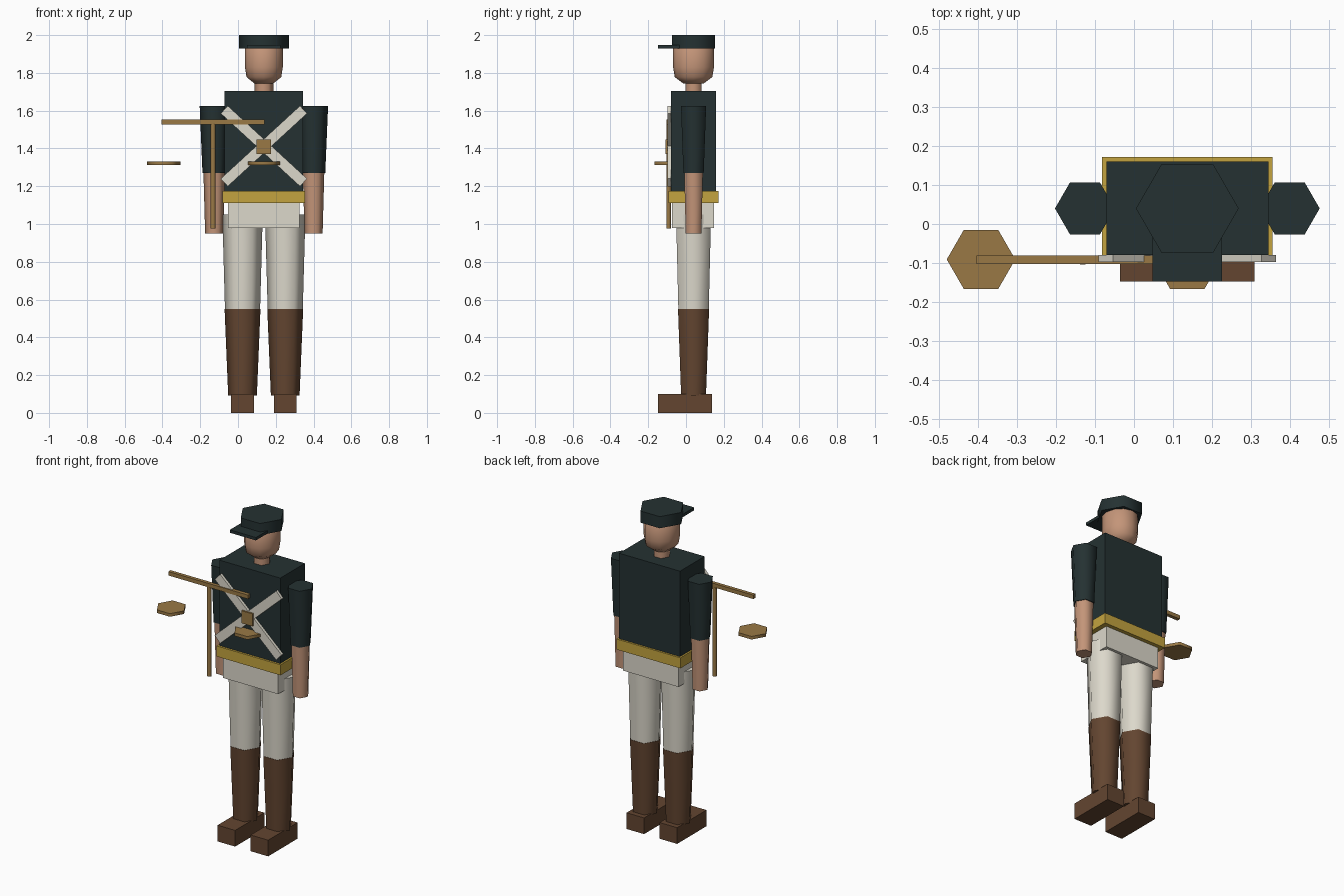
import bpy
import bmesh
from math import radians, pi, cos, sin
from mathutils import Matrix, Vector

if "Cube" in bpy.data.objects:
    bpy.data.objects.remove(bpy.data.objects["Cube"])

CX, CY = 0.137, 0.04   # body axis


def material(name, rgb):
    m = bpy.data.materials.new(name)
    m.diffuse_color = (*rgb, 1)
    m.use_nodes = True
    m.node_tree.nodes["Principled BSDF"].inputs["Base Color"].default_value = (*rgb, 1)
    return m


coat = material("dark coat", (0.018, 0.031, 0.032))
skin = material("skin", (0.55, 0.30, 0.19))
cloth = material("off-white cloth", (0.72, 0.69, 0.60))
gold = material("gold belt", (0.55, 0.37, 0.05))
leather = material("brown leather", (0.125, 0.06, 0.03))
wood = material("tan wood", (0.32, 0.19, 0.06))


def finish(name, bm, mat, smooth=False):
    bmesh.ops.recalc_face_normals(bm, faces=bm.faces)
    mesh = bpy.data.meshes.new(name)
    bm.to_mesh(mesh)
    bm.free()
    mesh.materials.append(mat)
    ob = bpy.data.objects.new(name, mesh)
    bpy.context.scene.collection.objects.link(ob)
    if smooth:
        bpy.ops.object.select_all(action='DESELECT')
        ob.select_set(True)
        bpy.context.view_layer.objects.active = ob
        bpy.ops.object.shade_smooth_by_angle(angle=radians(65))
    return ob


def box(name, mat, xs, ys, zs, tilt=0):
    """Box between limits, optionally tilted about the y axis."""
    lo, hi = Vector((xs[0], ys[0], zs[0])), Vector((xs[1], ys[1], zs[1]))
    bm = bmesh.new()
    bmesh.ops.create_cube(bm, size=1, matrix=Matrix.Translation((lo + hi) / 2)
                          @ Matrix.Rotation(tilt, 4, 'Y')
                          @ Matrix.Diagonal((*(hi - lo), 1)))
    return finish(name, bm, mat)


def hexagon(name, mat, x, y, z0, z1, r0, r1=None):
    """Smooth six-sided tapered column with corners on the x axis."""
    return lathe(name, mat, x, y, [(r0, z0), (r1 or r0, z1)], 6)


def lathe(name, mat, x, y, profile, sides, stretch=1):
    bm = bmesh.new()
    rings = [[bm.verts.new((x + r * cos(2 * pi * i / sides),
                            y + r * stretch * sin(2 * pi * i / sides), z))
              for i in range(sides)] for r, z in profile]
    for a, b in zip(rings, rings[1:]):
        for i in range(sides):
            j = (i + 1) % sides
            bm.faces.new((a[i], a[j], b[j], b[i]))
    bm.faces.new(rings[0])
    bm.faces.new(rings[-1])
    return finish(name, bm, mat, True)


# Trunk
box("torso", coat, (CX - .208, CX + .208), (-.08, .16), (1.14, 1.703))
box("belt", gold, (CX - .219, CX + .219), (-.093, .172), (1.11, 1.175))
box("pelvis", cloth, (CX - .189, CX + .189), (-.073, .148), (.978, 1.12))

# Limbs
for side, s in (("right", -1), ("left", 1)):
    leg, arm = CX + s * .113, CX + s * .263
    hexagon(side + "_trouser_leg", cloth, leg, CY, .55, 1.05, .093, .107)
    hexagon(side + "_boot_shaft", leather, leg, CY, .093, .55, .076, .095)
    box(side + "_foot", leather, (leg - .06, leg + .06), (-.148, .138), (0, .1))
    hexagon(side + "_sleeve", coat, arm, CY, 1.27, 1.626, .062, .077)
    hexagon(side + "_forearm", skin, arm, CY, .951, 1.275, .048, .057)

# Head and cap
hexagon("neck", skin, CX, CY, 1.68, 1.78, .05)
lathe("head", skin, CX, CY,
      [(.05, 1.744), (.092, 1.778), (.1, 1.83), (.1, 1.93), (.07, 1.97)], 12, 1.08)
hexagon("cap", coat, CX, CY, 1.928, 2, .132)
box("cap_visor", coat, (CX - .089, CX + .089), (-.148, -.03), (1.93, 1.948))

# Crossed chest straps and buckle
for name, tilt in (("strap_down_left", radians(42.6)), ("strap_down_right", radians(-42.6))):
    box(name, cloth, (CX - .285, CX + .285), (-.097, -.079), (1.385, 1.44), tilt)
box("buckle", wood, (CX - .038, CX + .038), (-.108, -.078), (1.37, 1.447))

# Poles and flat six-sided plates
hexagon("upright_pole", wood, -.132, -.092, .977, 1.535, .0135)
box("cross_pole", wood, (-.404, .14), (-.103, -.081), (1.528, 1.552))
for name, x in (("outer_plate", -.393), ("chest_plate", CX)):
    hexagon(name, wood, x, -.091, 1.312, 1.331, .088)
